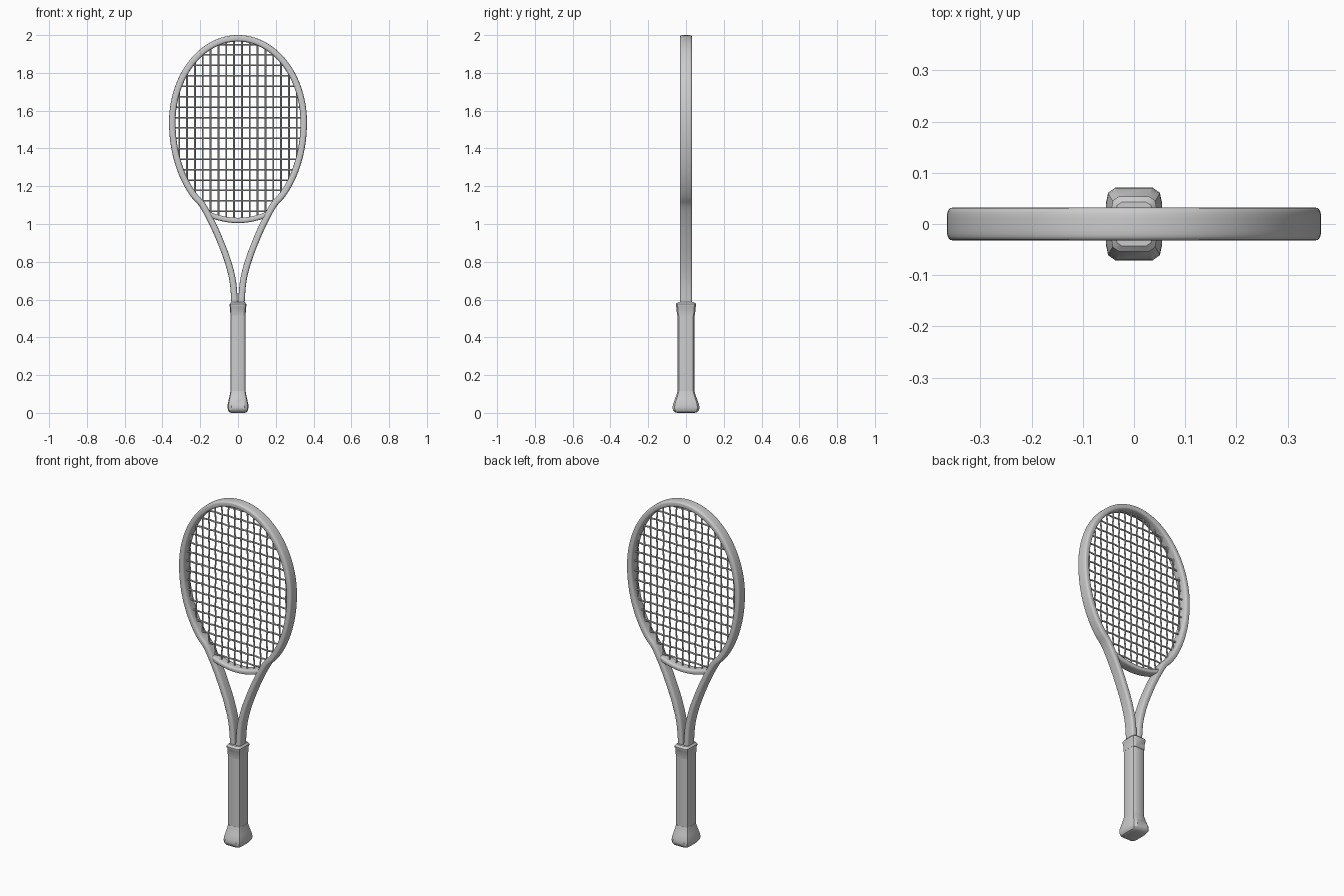
import bpy, bmesh, math
from mathutils import Vector

if "Cube" in bpy.data.objects:
    bpy.data.objects.remove(bpy.data.objects["Cube"])

HEAD_W, HEAD_Z, UP, DOWN = 0.348, 1.538, 0.445, 0.52   # head centre-line ellipse


def finish(name, bm, angle=35):
    bmesh.ops.recalc_face_normals(bm, faces=bm.faces)
    me = bpy.data.meshes.new(name)
    bm.to_mesh(me)
    bm.free()
    ob = bpy.data.objects.new(name, me)
    bpy.context.collection.objects.link(ob)
    bpy.ops.object.select_all(action='DESELECT')
    ob.select_set(True)
    bpy.context.view_layer.objects.active = ob
    bpy.ops.object.shade_smooth_by_angle(angle=math.radians(angle))
    return ob


def skin(name, rings, angle=35):
    bm = bmesh.new()
    loops = [[bm.verts.new(p) for p in ring] for ring in rings]
    n = len(loops[0])
    for a, b in zip(loops, loops[1:]):
        for i in range(n):
            j = (i + 1) % n
            bm.faces.new((a[i], a[j], b[j], b[i]))
    bm.faces.new(loops[0])
    bm.faces.new(loops[-1])
    return finish(name, bm, angle)


def smooth_path(pts, sub=4):
    # Catmull-Rom resampling
    p = [Vector(q) for q in pts]
    p = [2 * p[0] - p[1]] + p + [2 * p[-1] - p[-2]]
    out = []
    for a, b, c, d in zip(p, p[1:], p[2:], p[3:]):
        for k in range(sub):
            t = k / sub
            out.append(0.5 * (2 * b + (c - a) * t + (2 * a - 5 * b + 4 * c - d) * t * t
                              + (3 * b - a - 3 * c + d) * t ** 3))
    return out + [p[-2]]


def sweep(name, path, hw, hy, sides=24, power=0.5):
    # rounded-rectangle section carried along a path in the XZ plane
    def sgn(v):
        return math.copysign(abs(v) ** power, v)
    sec = [(hw * sgn(math.cos(a)), hy * sgn(math.sin(a)))
           for a in (2 * math.pi * (i + 0.5) / sides for i in range(sides))]
    rings = []
    for i, p in enumerate(path):
        t = (path[min(i + 1, len(path) - 1)] - path[max(i - 1, 0)]).normalized()
        rings.append([(p.x + t.y * u, v, p.y - t.x * u) for u, v in sec])
    return skin(name, rings, 50)


# head hoop running down into the two throat arms
half = [(0.018, 0.55), (0.019, 0.6), (0.028, 0.7), (0.053, 0.8), (0.09, 0.9), (0.134, 1.0)]
for i in range(17):
    t = -1.0 + (math.pi / 2 + 1.0) * i / 16
    half.append((HEAD_W * math.cos(t), HEAD_Z + (UP if t > 0 else DOWN) * math.sin(t)))
half[-1] = (0, HEAD_Z + UP)
full = half + [(-x, z) for x, z in reversed(half[:-1])]
sweep("frame", smooth_path(full), 0.0172, 0.032)

# bridge closing the bottom of the head
bridge = [Vector((x, 1.019 + 1.35 * x * x)) for x in (-0.155 + 0.31 * i / 20 for i in range(21))]
sweep("throat_bridge", bridge, 0.014, 0.029)

# woven strings
curve = bpy.data.curves.new("strings", 'CURVE')
curve.dimensions = '3D'
curve.bevel_depth = 0.0046
curve.bevel_resolution = 1
MAINS = [0.0415 * (i - 7.5) for i in range(16)]
CROSSES = [1.067 + 0.0552 * i for i in range(17)]


def add_string(pts):
    s = curve.splines.new('POLY')
    s.points.add(len(pts) - 1)
    for sp, p in zip(s.points, pts):
        sp.co = (*p, 1)


for i, x in enumerate(MAINS):
    k = math.sqrt(1 - (x / HEAD_W) ** 2)
    lo, hi = HEAD_Z - DOWN * k - 0.006, HEAD_Z + UP * k
    mid = [(x, 0.003 * (-1) ** (i + j), z) for j, z in enumerate(CROSSES) if lo < z < hi]
    add_string([(x, 0, lo)] + mid + [(x, 0, hi)])
for j, z in enumerate(CROSSES):
    d = z - HEAD_Z
    w = HEAD_W * math.sqrt(1 - (d / (UP if d > 0 else DOWN)) ** 2)
    mid = [(x, -0.003 * (-1) ** (i + j), z) for i, x in enumerate(MAINS) if abs(x) < w]
    add_string([(-w, 0, z)] + mid + [(w, 0, z)])
bpy.context.collection.objects.link(bpy.data.objects.new("strings", curve))


# handle parts: bevelled-octagon sections stacked as (z, half x, half y)
def octagon_stack(name, levels):
    quad = [(1, 0.55), (0.92, 0.85), (0.65, 1)]
    unit = (quad + [(-x, y) for x, y in reversed(quad)] + [(-x, -y) for x, y in quad]
            + [(x, -y) for x, y in reversed(quad)])
    return skin(name, [[(x * a, y * b, z) for x, y in unit] for z, a, b in levels], 32)


octagon_stack("grip", [(0.08, 0.040, 0.0445), (0.575, 0.040, 0.0445)])
octagon_stack("butt_cap", [(0.0, 0.036, 0.046), (0.004, 0.046, 0.060), (0.014, 0.053, 0.069),
                           (0.028, 0.055, 0.0715), (0.045, 0.0545, 0.069), (0.075, 0.048, 0.058),
                           (0.1, 0.0425, 0.049), (0.115, 0.0405, 0.045)])
octagon_stack("grip_collar", [(0.515, 0.0405, 0.0475), (0.56, 0.042, 0.051), (0.566, 0.0445, 0.054),
                              (0.576, 0.0445, 0.054), (0.586, 0.036, 0.043)])
